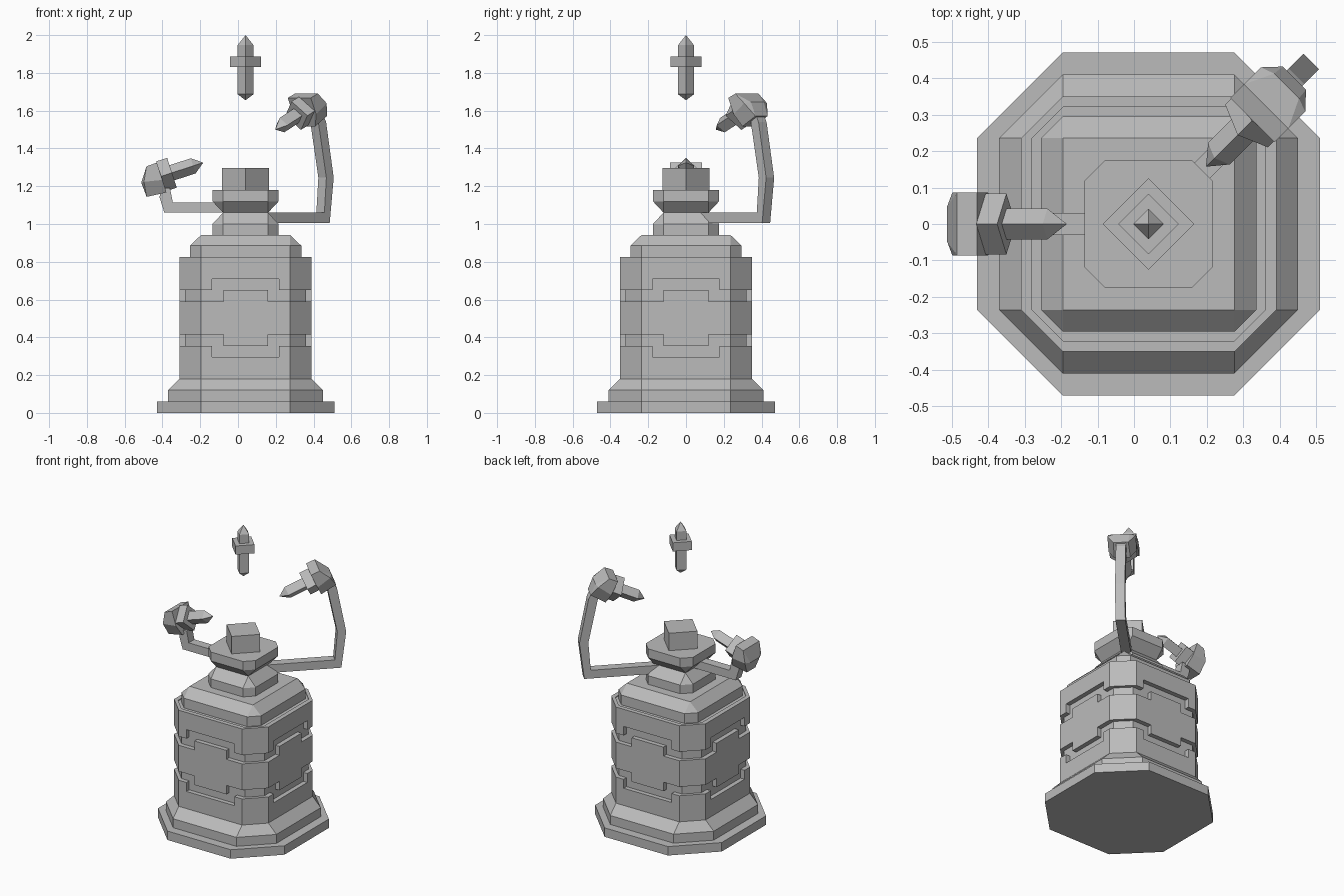
import bpy, bmesh, math
from mathutils import Matrix, Vector

cube = bpy.data.objects.get("Cube")
if cube:
    bpy.data.objects.remove(cube)

CENTRE = Matrix.Translation((0.04, 0, 0))

stone = bpy.data.materials.new("grey_stone")
stone.use_nodes = True
GREY = (0.5, 0.5, 0.5, 1)
stone.diffuse_color = GREY
stone.node_tree.nodes["Principled BSDF"].inputs["Base Color"].default_value = GREY


def finish(name, bm, matrix=CENTRE):
    """Clean the mesh and turn it into a flat-shaded object."""
    bmesh.ops.remove_doubles(bm, verts=bm.verts, dist=0.0005)
    bmesh.ops.recalc_face_normals(bm, faces=bm.faces)
    bm.transform(matrix)
    mesh = bpy.data.meshes.new(name)
    bm.to_mesh(mesh)
    bm.free()
    mesh.materials.append(stone)
    obj = bpy.data.objects.new(name, mesh)
    bpy.context.collection.objects.link(obj)
    return obj


def loft(name, rings, matrix=CENTRE):
    """Bridge rings of equal length and cap both ends."""
    bm = bmesh.new()
    loops = [[bm.verts.new(p) for p in ring] for ring in rings]
    n = len(loops[0])
    for low, high in zip(loops, loops[1:]):
        for i in range(n):
            j = (i + 1) % n
            bm.faces.new((low[i], low[j], high[j], high[i]))
    bm.faces.new(loops[0])
    bm.faces.new(loops[-1])
    return finish(name, bm, matrix)


def octagon(half, flat, z):
    """Square of the given half width with cut corners."""
    ring = []
    for k in range(4):
        turn = Matrix.Rotation(k * math.pi / 2, 3, 'Z')
        ring += [turn @ Vector((u, -half, z)) for u in (-flat, flat)]
    return ring


def stack(name, flat, profile):
    return loft(name, [octagon(half, flat, z) for half, z in profile])


def gem(name, profile, matrix=CENTRE):
    """Four-sided diamond section along local z; radius 0 makes a tip."""
    loft(name, [[(r, 0, z), (0, r, z), (-r, 0, z), (0, -r, z)] for r, z in profile], matrix)


def edge(z, step):
    """Stepped outline of one side of a body band."""
    w, h = step
    return [(-0.235, z), (-w, z), (-w, z + h), (w, z + h), (w, z), (0.235, z)]


def band(name, low, low_step, high, high_step):
    """Raised shell around the body whose rims step up or down on each side."""
    bm = bmesh.new()
    rims = {}
    for key, outline in (("low", edge(low, low_step)), ("high", edge(high, high_step))):
        for half in (0.32, 0.35):
            ring = []
            for k in range(4):
                turn = Matrix.Rotation(k * math.pi / 2, 3, 'Z')
                ring.append([bm.verts.new(turn @ Vector((u, -half, z))) for u, z in outline])
            rims[key, half] = ring
    for k in range(4):
        for half in (0.32, 0.35):
            lo, hi = rims["low", half], rims["high", half]
            nxt = (k + 1) % 4
            bm.faces.new(lo[k] + hi[k][::-1])
            bm.faces.new((lo[k][-1], lo[nxt][0], hi[nxt][0], hi[k][-1]))
        for key in ("low", "high"):
            inner, outer = rims[key, 0.32], rims[key, 0.35]
            a = inner[k] + [inner[nxt][0]]
            b = outer[k] + [outer[nxt][0]]
            for i in range(len(a) - 1):
                if (a[i].co - a[i + 1].co).length > 0.001:
                    bm.faces.new((a[i], a[i + 1], b[i + 1], b[i]))
    finish(name, bm)


# Pedestal
stack("base_plinth", 0.235, [(0.47, 0), (0.47, 0.06)])
stack("base_moulding", 0.235, [(0.41, 0.06), (0.41, 0.12), (0.35, 0.18)])
stack("body_core", 0.235, [(0.32, 0.18), (0.32, 0.82)])
PLAIN = (0.1, 0)
band("lower_body_band", 0.18, PLAIN, 0.355, (0.178, -0.06))
band("middle_body_band", 0.415, (0.118, -0.06), 0.59, (0.118, 0.06))
band("upper_body_band", 0.65, (0.178, 0.06), 0.825, PLAIN)
stack("shoulder", 0.235, [(0.295, 0.82), (0.295, 0.885), (0.235, 0.942)])
stack("neck", 0.119, [(0.175, 0.942), (0.175, 1.0), (0.119, 1.06)])
stack("cap", 0.119, [(0.119, 1.06), (0.175, 1.12), (0.175, 1.18)])
gem("top_block", [(0.125, 1.18), (0.125, 1.297)])

# Floating crystal
CRYSTAL = 0.042
COLLAR = 0.083
gem("floating_crystal", [(0, 1.655), (CRYSTAL, 1.687), (CRYSTAL, 1.947), (0, 2.0)])
gem("floating_collar", [(COLLAR, 1.83), (COLLAR, 1.888)])


def arm(name, azimuth, outline, radius, height, tilt):
    """Bent arm, housing and pointed crystal aimed inward; local x is outward."""
    frame = CENTRE @ Matrix.Rotation(azimuth, 4, 'Z')
    loft(name + "_arm", [[(r, y, z) for r, z in outline] for y in (-0.03, 0.03)], frame)

    # head frame: local z points inward along the crystal, local x points up
    axis = Vector((-math.cos(tilt), 0, math.sin(tilt)))
    up = Vector((math.sin(tilt), 0, math.cos(tilt)))
    side = axis.cross(up)
    turn = Matrix((up, side, axis)).transposed().to_4x4()
    head = frame @ Matrix.Translation((radius, 0, height)) @ turn
    gem(name + "_crystal", [(CRYSTAL, -0.02), (CRYSTAL, 0.148), (0, 0.204)], head)
    gem(name + "_collar", [(COLLAR, -0.03), (COLLAR, 0.03)], head)

    bm = bmesh.new()
    for u, y, a in ((0.076, 0.086, -0.03), (0.074, 0.086, -0.088), (0, 0.086, -0.126),
                    (-0.02, 0.086, -0.03), (0, 0.048, -0.141),
                    (-0.08, 0.045, -0.137), (-0.09, 0.05, -0.03)):
        for s in (-1, 1):
            bm.verts.new((u, s * y, a))
    hull = bmesh.ops.convex_hull(bm, input=bm.verts)
    bmesh.ops.delete(bm, geom=hull["geom_interior"], context='VERTS')
    bmesh.ops.dissolve_limit(bm, angle_limit=0.03, verts=bm.verts, edges=bm.edges)
    finish(name + "_housing", bm, head)


# Low arm on the right, tall arm at the back left
arm("low", math.pi,
    [(0.1, 1.06), (0.43, 1.06), (0.455, 1.14), (0.45, 1.19), (0.40, 1.19), (0.385, 1.115), (0.1, 1.115)],
    0.418, 1.262, math.radians(18))
arm("tall", math.pi / 4,
    [(0.1, 1.005), (0.60, 1.005), (0.63, 1.245), (0.573, 1.54), (0.54, 1.60),
     (0.515, 1.54), (0.575, 1.245), (0.56, 1.06), (0.1, 1.06)],
    0.407, 1.586, math.radians(-25))
